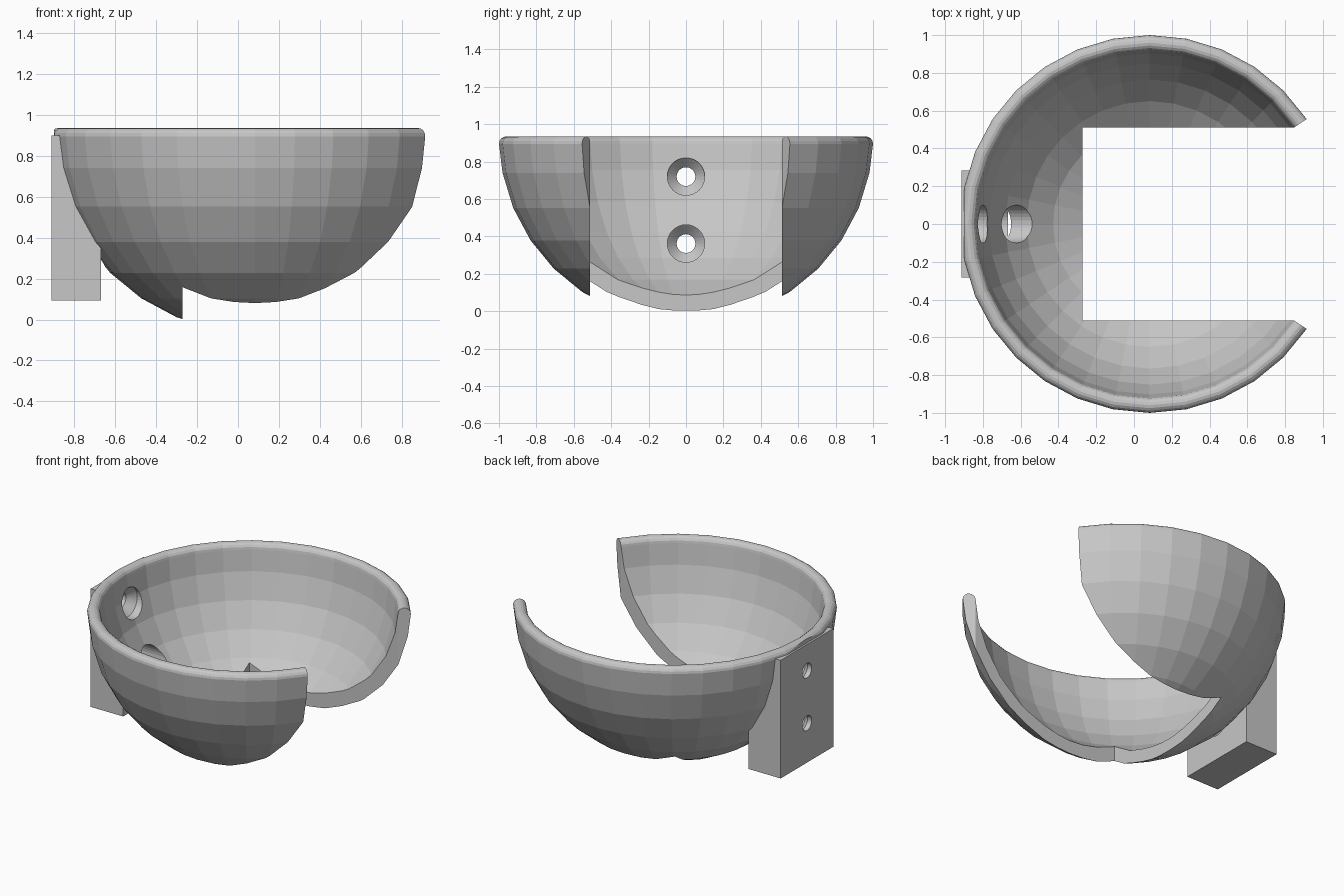
import bpy, bmesh, math
from mathutils import Matrix, Vector

if "Cube" in bpy.data.objects:
    bpy.data.objects.remove(bpy.data.objects["Cube"])

CX, CZ = 0.083, 0.935          # centre of the bowl sphere
STEP = math.radians(11.25)     # facet angle, 32 sides
R_OUT, R_IN = 1.0, 0.92

grey = bpy.data.materials.new("plain grey")
grey.diffuse_color = (0.57, 0.57, 0.57, 1)
grey.use_nodes = True
grey.node_tree.nodes["Principled BSDF"].inputs["Base Color"].default_value = grey.diffuse_color


def make(name, bm):
    bmesh.ops.recalc_face_normals(bm, faces=bm.faces)
    me = bpy.data.meshes.new(name)
    bm.to_mesh(me)
    bm.free()
    me.materials.append(grey)
    ob = bpy.data.objects.new(name, me)
    bpy.context.collection.objects.link(ob)
    return ob


def box(name, lo, hi):
    bm = bmesh.new()
    bmesh.ops.create_cube(bm, size=1)
    lo, hi = Vector(lo), Vector(hi)
    for v in bm.verts:
        v.co = (lo + hi) / 2 + v.co * (hi - lo)
    return make(name, bm)


def lathe(name, profile, matrix, angles, closed):
    """Turn a closed profile around z; cap the ends if it is not a full turn."""
    bm = bmesh.new()
    rings = [[bm.verts.new(matrix @ Vector((r * math.cos(a), r * math.sin(a), z)))
              for r, z in profile] for a in angles]
    n = len(profile)
    pairs = list(zip(rings, rings[1:])) + ([(rings[-1], rings[0])] if closed else [])
    for a, b in pairs:
        for i in range(n):
            j = (i + 1) % n
            bm.faces.new((a[i], a[j], b[j], b[i]))
    if not closed:
        bm.faces.new(rings[0])
        bm.faces.new(rings[-1])
    return make(name, bm)


def boolean(target, tool, op):
    tool.hide_render = True
    m = target.modifiers.new(op, 'BOOLEAN')
    m.operation, m.solver, m.object = op, 'EXACT', tool
    bpy.context.view_layer.objects.active = target
    bpy.ops.object.modifier_apply(modifier=m.name)
    bpy.data.objects.remove(tool)


# Bowl: faceted shell with rounded rim, open towards +x
outer = [(R_OUT * math.cos(k * STEP), -R_OUT * math.sin(k * STEP)) for k in range(7, 0, -1)]
inner = [(R_IN * math.cos(k * STEP), -R_IN * math.sin(k * STEP)) for k in range(1, 8)]
rim = [(0.96 + 0.04 * math.cos(math.pi * i / 8), -0.04 + 0.04 * math.sin(math.pi * i / 8))
       for i in range(9)]
bowl = lathe("bowl", outer + rim + inner, Matrix.Translation((CX, 0, CZ)),
             [k * STEP for k in range(3, 30)], False)

# Square opening through the bottom, and the flat back of the bowl
boolean(bowl, box("opening_cutter", (-0.272, -0.512, -1), (2, 0.512, 2)), 'DIFFERENCE')
boolean(bowl, box("back_cutter", (-2, -1.5, -1), (-0.899, 1.5, 2)), 'DIFFERENCE')

# Mounting block, hollowed to follow the bowl
block = box("mounting_block", (-0.912, -0.283, 0.093), (-0.668, 0.283, 0.898))
bm = bmesh.new()
bmesh.ops.create_uvsphere(bm, u_segments=32, v_segments=16, radius=0.96,
                          matrix=Matrix.Translation((CX, 0, CZ)))
boolean(block, make("ball_cutter", bm), 'DIFFERENCE')
boolean(bowl, block, 'UNION')

# Two countersunk screw holes along x
turn = Matrix.Rotation(math.pi / 2, 4, 'Y')
for z in (0.72, 0.362):
    bm = bmesh.new()
    n = 32
    stations = [(-1.0, 0.05), (-0.88, 0.05), (-0.83, 0.1), (-0.4, 0.1)]
    rings = [[bm.verts.new((x, r * math.cos(2 * math.pi * i / n),
                            z + r * math.sin(2 * math.pi * i / n))) for i in range(n)]
             for x, r in stations]
    for a, b in zip(rings, rings[1:]):
        for i in range(n):
            j = (i + 1) % n
            bm.faces.new((a[i], a[j], b[j], b[i]))
    bm.faces.new(rings[0])
    bm.faces.new(rings[-1])
    boolean(bowl, make("screw_cutter", bm), 'DIFFERENCE')

bowl.name = "bowl_holder"
